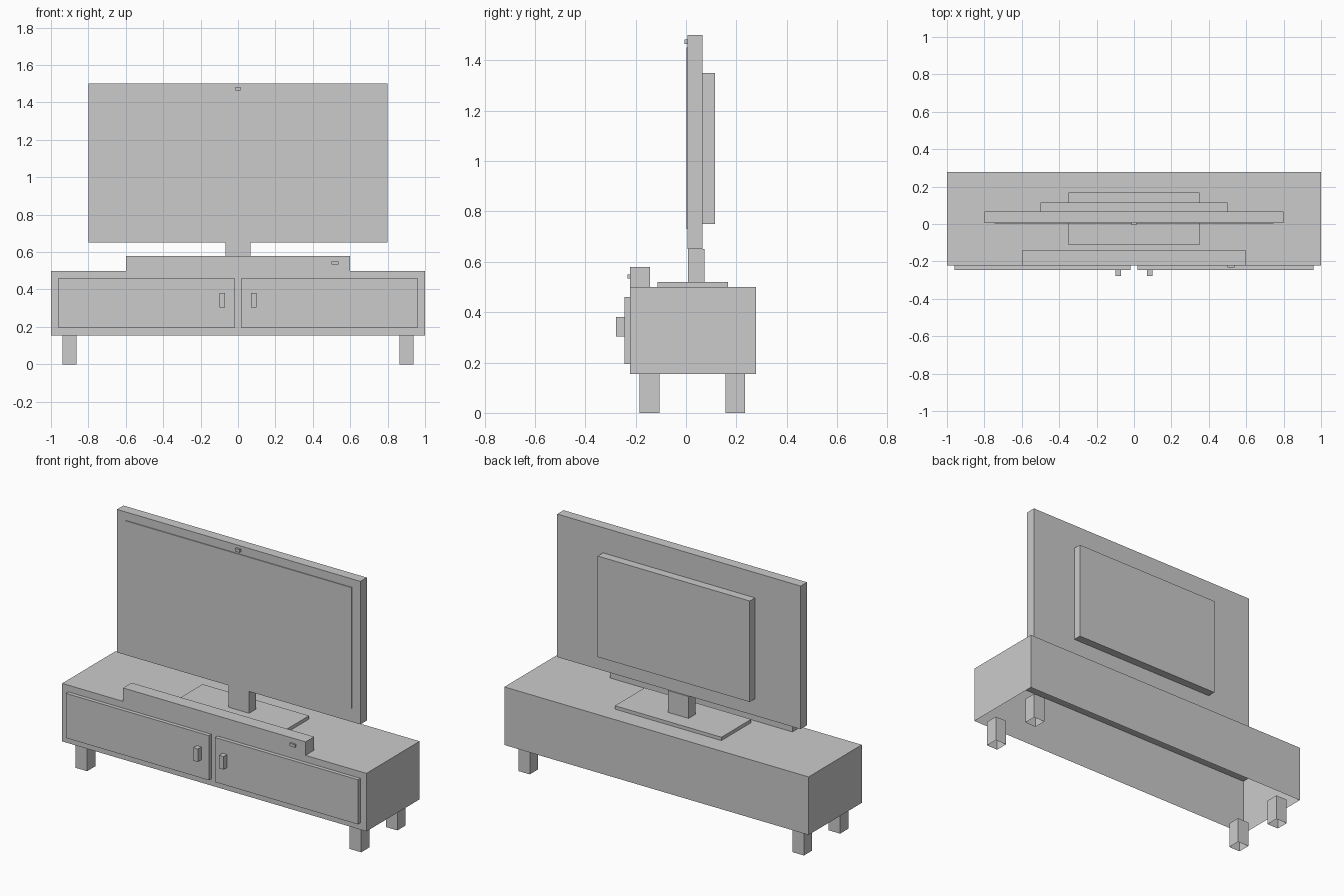
import bpy
import bmesh

if "Cube" in bpy.data.objects:
    bpy.data.objects.remove(bpy.data.objects["Cube"])


def box(name, x, y, z, open_bottom=False):
    """Box from (min, max) ranges; open_bottom drops the underside."""
    bm = bmesh.new()
    bmesh.ops.create_cube(bm, size=1)
    for v in bm.verts:
        v.co = [r[0] if c < 0 else r[1] for c, r in zip(v.co, (x, y, z))]
    bm.normal_update()
    if open_bottom:
        under = [f for f in bm.faces if f.normal.z < -0.5]
        bmesh.ops.delete(bm, geom=under, context='FACES_ONLY')
    mesh = bpy.data.meshes.new(name)
    bm.to_mesh(mesh)
    bm.free()
    obj = bpy.data.objects.new(name, mesh)
    bpy.context.collection.objects.link(obj)
    return obj


def pair(name, x, y, z, **kw):
    """Same box on the right and mirrored on the left."""
    box("right_" + name, x, y, z, **kw)
    box("left_" + name, (-x[1], -x[0]), y, z, **kw)


# Cabinet shell, open underneath
box("cabinet", (-1, 1), (-0.2225, 0.2775), (0.155, 0.5), open_bottom=True)

# Legs, hollow from below
pair("front_leg", (0.863, 0.939), (-0.184, -0.106), (0, 0.155), open_bottom=True)
pair("back_leg", (0.863, 0.939), (0.156, 0.234), (0, 0.155), open_bottom=True)

# Doors and handles
pair("door", (0.02, 0.96), (-0.245, -0.2225), (0.195, 0.46))
pair("door_handle", (0.07, 0.10), (-0.2775, -0.245), (0.303, 0.38))

# Soundbar with indicator light
box("soundbar", (-0.6, 0.6), (-0.2225, -0.1425), (0.5, 0.58))
box("soundbar_light", (0.5, 0.537), (-0.2325, -0.2225), (0.533, 0.55))

# Television stand
box("stand_base", (-0.35, 0.35), (-0.1125, 0.1675), (0.5, 0.52))
box("stand_neck", (-0.068, 0.068), (0.0075, 0.0725), (0.52, 0.65))

# Television panel, screen, rear housing and camera
box("television_panel", (-0.8, 0.8), (0.0065, 0.0665), (0.65, 1.5))
box("screen", (-0.745, 0.745), (0.0015, 0.0065), (0.73, 1.45))
box("rear_housing", (-0.5, 0.5), (0.0665, 0.116), (0.75, 1.35))
box("camera", (-0.014, 0.014), (-0.0065, 0.0065), (1.465, 1.483))
